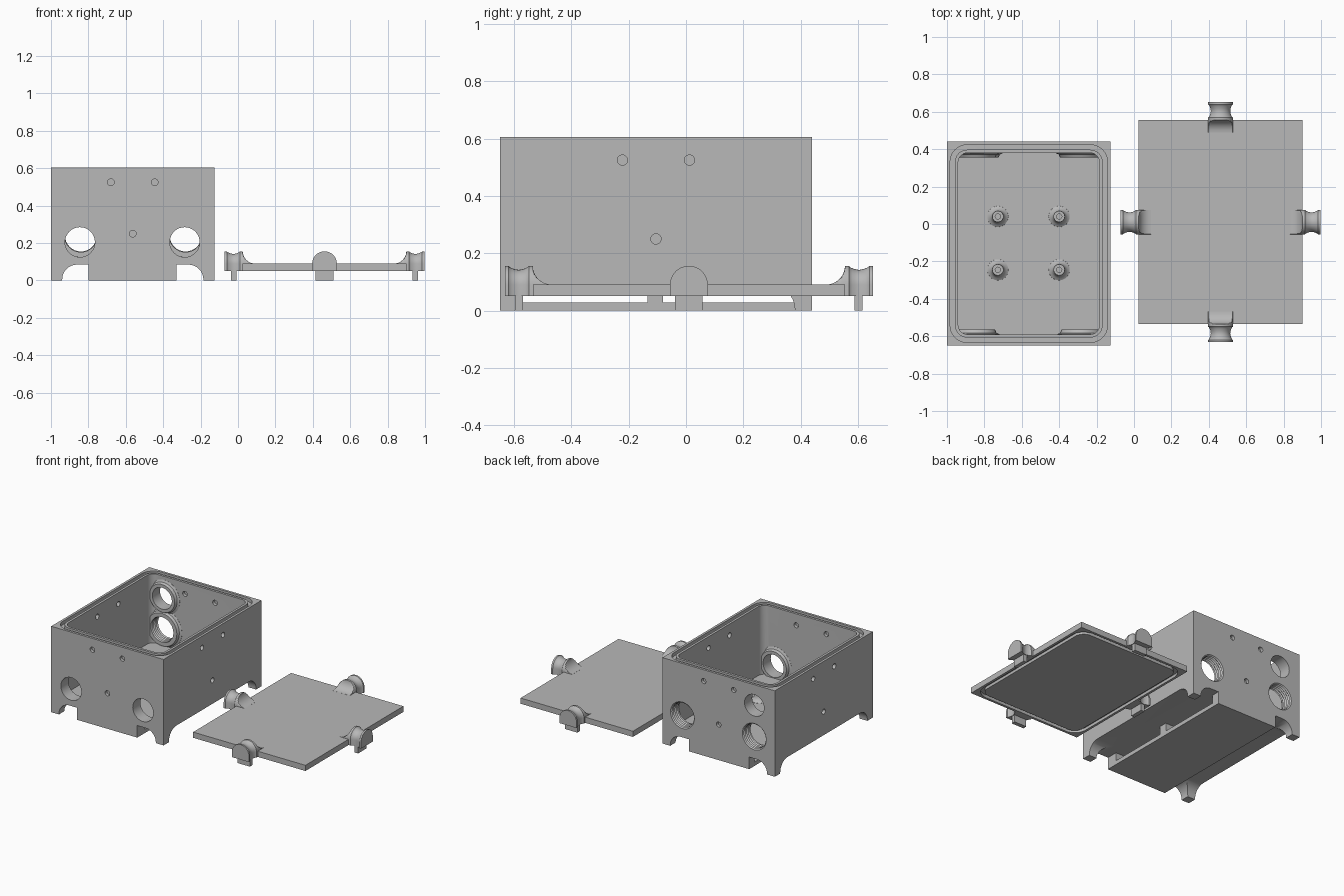
import bpy, bmesh, math
from mathutils import Vector

if "Cube" in bpy.data.objects:
    bpy.data.objects.remove(bpy.data.objects["Cube"])

grey = bpy.data.materials.new("plain grey")
grey.diffuse_color = (0.48, 0.48, 0.48, 1)
grey.use_nodes = True
grey.node_tree.nodes["Principled BSDF"].inputs["Base Color"].default_value = grey.diffuse_color


def make(name, bm):
    bmesh.ops.recalc_face_normals(bm, faces=bm.faces[:])
    me = bpy.data.meshes.new(name)
    bm.to_mesh(me)
    bm.free()
    ob = bpy.data.objects.new(name, me)
    bpy.context.collection.objects.link(ob)
    me.materials.append(grey)
    return ob


def skin(name, rings):
    """Closed rings joined one after another, capped at both ends."""
    bm = bmesh.new()
    rows = [[bm.verts.new(p) for p in ring] for ring in rings]
    n = len(rows[0])
    for a, b in zip(rows, rows[1:]):
        for i in range(n):
            j = (i + 1) % n
            bm.faces.new((a[i], a[j], b[j], b[i]))
    bm.faces.new(rows[0])
    bm.faces.new(rows[-1])
    return make(name, bm)


def prism(name, pts, a, b, axis="z"):
    put = {"z": lambda p, h: (p[0], p[1], h),
           "y": lambda p, h: (p[0], h, p[1]),
           "x": lambda p, h: (h, p[0], p[1])}[axis]
    return skin(name, [[put(p, h) for p in pts] for h in (a, b)])


def rect(x0, x1, y0, y1):
    return [(x0, y0), (x1, y0), (x1, y1), (x0, y1)]


def rounded(x0, x1, y0, y1, r, n=8):
    pts = []
    for k, (cx, cy) in enumerate([(x1 - r, y1 - r), (x0 + r, y1 - r),
                                  (x0 + r, y0 + r), (x1 - r, y0 + r)]):
        for i in range(n + 1):
            t = math.pi / 2 * (k + i / n)
            pts.append((cx + r * math.cos(t), cy + r * math.sin(t)))
    return pts


def arch(a, b, round_a, round_b, top=0.085, r=0.08, n=8):
    """Opening under the box with rounded upper corners where asked."""
    pts = [(a, -0.1)]
    arc = [math.pi / 2 * i / n for i in range(n + 1)]
    pts += [(a + r - r * math.cos(t), top - r + r * math.sin(t)) for t in arc] if round_a else [(a, top)]
    pts += [(b - r + r * math.sin(t), top - r + r * math.cos(t)) for t in arc] if round_b else [(b, top)]
    return pts + [(b, -0.1)]


def lathe(name, origin, direction, profile, n=32):
    q = Vector(direction).to_track_quat("Z", "Y")
    o = Vector(origin)
    return skin(name, [[o + q @ Vector((r * math.cos(2 * math.pi * i / n),
                                        r * math.sin(2 * math.pi * i / n), h))
                        for i in range(n)] for r, h in profile])


def boolean(target, tool, op="DIFFERENCE"):
    m = target.modifiers.new("cut", "BOOLEAN")
    m.operation, m.solver, m.object = op, "EXACT", tool
    bpy.context.view_layer.objects.active = target
    bpy.ops.object.modifier_apply(modifier=m.name)
    bpy.data.objects.remove(tool)


def seal_ring(x0, x1, y0, y1, z0, z1):
    a, b = 0.017, 0.043
    ring = prism("ring", rounded(x0 + a, x1 - a, y0 + a, y1 - a, 0.09), z0, z1)
    boolean(ring, prism("core", rounded(x0 + b, x1 - b, y0 + b, y1 - b, 0.065), z0 - 0.1, z1 + 0.1))
    return ring


# Box shell with cavity and seal groove
X0, X1, Y0, Y1, H = -1.0, -0.125, -0.65, 0.44, 0.605
W = 0.06
box = prism("box", rect(X0, X1, Y0, Y1), 0, H)
boolean(box, prism("cavity", rounded(X0 + W, X1 - W, Y0 + W, Y1 - W, 0.05), 0.12, 1))
boolean(box, seal_ring(X0, X1, Y0, Y1, H - 0.025, H + 0.1))

# Cable ports: x, z, radius, wall y, inward direction, threaded
ports = [(-0.845, 0.205, 0.08, Y0, 1, False), (-0.285, 0.205, 0.08, Y0, 1, False),
         (-0.28, 0.24, 0.093, Y1, -1, True), (-0.84, 0.24, 0.093, Y1, -1, True),
         (-0.84, 0.46, 0.076, Y1, -1, False)]
for x, z, r, y, d, _ in ports:
    boolean(box, lathe("boss", (x, y, z), (0, d, 0),
                       [(r + 0.045, 0.03), (r + 0.045, W + 0.001), (r + 0.03, W + 0.008),
                        (r + 0.022, W + 0.025)]), "UNION")
for x, z, r, y, d, thread in ports:
    profile = [(r, -0.05), (r, 0.2)]
    if thread:
        profile = [(r, -0.05)] + [(r - 0.008 * (i % 2), 0.008 * i) for i in range(13)] + [(r, 0.2)]
    boolean(box, lathe("port", (x, y, z), (0, d, 0), profile))

# Blind knock-outs on both faces of each wall
XC, YC = (X0 + X1) / 2, (Y0 + Y1) / 2
for s, z in ((-0.117, 0.525), (0.117, 0.525), (0, 0.25)):
    for o, d in (((XC + s, Y0, z), (0, 1, 0)), ((XC + s, Y1, z), (0, -1, 0)),
                 ((X0, YC + s, z), (1, 0, 0)), ((X1, YC + s, z), (-1, 0, 0))):
        for a, b in ((-0.02, 0.022), (0.038, 0.08)):
            boolean(box, lathe("knockout", o, d, [(0.018, a), (0.018, b)], 20))

# Corner feet, and the strap slots above the base plate
for a, b, ra, rb, xa, xb in ((-0.94, -0.8, True, False, -1.1, -0.8),
                             (-0.33, -0.185, False, True, -0.33, 0)):
    boolean(box, prism("end_arch", arch(a, b, ra, rb), -1, 1, "y"))
    boolean(box, prism("side_arch", arch(-0.59, 0.38, True, True), xa, xb, "x"))
for a, b in ((-0.57, -0.135), (-0.08, 0.38)):
    boolean(box, prism("slot", rect(a, b, 0.028, 0.085), -0.85, -0.28, "x"))

# Standoffs on the floor
for x in (-0.728, -0.4):
    for y in (0.04, -0.245):
        lathe("standoff", (x, y, 0.115), (0, 0, 1),
              [(0.058, 0), (0.056, 0.006), (0.043, 0.014), (0.034, 0.028), (0.03, 0.045),
               (0.03, 0.07), (0.014, 0.07), (0.014, 0.02)], 24)

# Lid with seal groove underneath
LX0, LX1, LY0, LY1 = 0.025, 0.9, -0.535, 0.555
lid = prism("lid", rect(LX0, LX1, LY0, LY1), 0.05, 0.09)
boolean(lid, seal_ring(LX0, LX1, LY0, LY1, 0, 0.07))


# Latches: spool-shaped grip with a ramp onto the lid and a leg below
def latch(origin, out):
    out = Vector(out)
    side = Vector((-out.y, out.x, 0))
    o = Vector(origin)

    def place(u, v, z):
        return o + out * u + side * v + Vector((0, 0, z))

    def section(u, r, low, cap=1.0):
        ring = [place(u, r, low)]
        for i in range(17):
            t = math.pi * i / 16
            ring.append(place(u, r * math.cos(t), 0.09 + min(cap, r * math.sin(t))))
        return ring + [place(u, -r, low)]

    R = 0.066
    ramp = []
    for i in range(9):
        t = math.pi / 2 * i / 8
        ramp.append(section(-0.066 + 0.066 * math.sin(t), R, 0.08, 0.0005 + 0.066 * (1 - math.cos(t))))
    ramp.append(section(0.004, R, 0.08))
    skin("latch_ramp", ramp)
    spool = [(0, R), (0.014, R), (0.018, 0.061)]
    spool += [(0.018 + 0.062 * i / 8, 0.061 - 0.009 * math.sin(math.pi * i / 8)) for i in range(1, 8)]
    spool += [(0.08, 0.061), (0.085, R), (0.097, R)]
    skin("latch_grip", [section(u, r, 0.05) for u, r in spool])
    skin("latch_leg", [[place(u, v, z) for u, v in rect(0.034, 0.062, -0.048, 0.048)]
                       for z in (0, 0.055)])


LXC, LYC = (LX0 + LX1) / 2, (LY0 + LY1) / 2
latch((LXC, LY0, 0), (0, -1, 0))
latch((LXC, LY1, 0), (0, 1, 0))
latch((LX0, LYC, 0), (-1, 0, 0))
latch((LX1, LYC, 0), (1, 0, 0))

# Smooth the curved surfaces, keep edges sharp
bpy.ops.object.select_all(action="SELECT")
bpy.context.view_layer.objects.active = box
bpy.ops.object.shade_smooth_by_angle(angle=math.radians(30))
